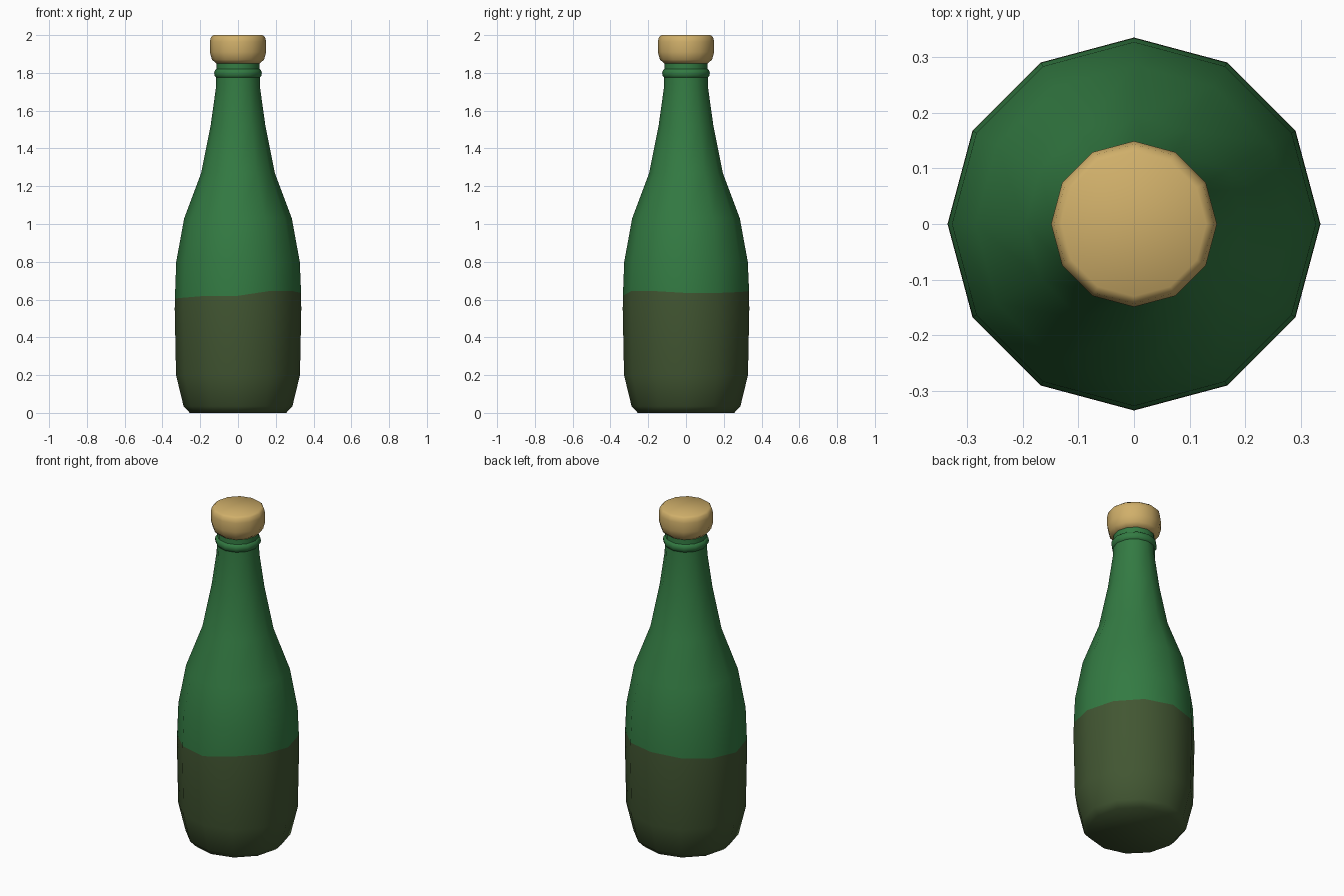
import bpy, bmesh, math

if "Cube" in bpy.data.objects:
    bpy.data.objects.remove(bpy.data.objects["Cube"])

SIDES = 12


def material(name, rgb):
    m = bpy.data.materials.new(name)
    m.diffuse_color = (*rgb, 1)
    m.use_nodes = True
    m.node_tree.nodes["Principled BSDF"].inputs["Base Color"].default_value = m.diffuse_color
    return m


green = material("green_glass", (0.033, 0.196, 0.055))
olive = material("dark_olive_liquid", (0.054, 0.093, 0.032))
tan = material("cork_tan", (0.63, 0.43, 0.144))


def lathe(name, profile, mats, color_rule=lambda i: 0):
    """Revolve (radius, z) points; z may be a list with one height per side."""
    bm = bmesh.new()
    rings = []
    for r, z in profile:
        ring = []
        for k in range(SIDES):
            a = math.tau * k / SIDES
            h = z[k] if isinstance(z, list) else z
            ring.append(bm.verts.new((r * math.cos(a), r * math.sin(a), h)))
        rings.append(ring)
    for i in range(len(rings) - 1):
        for k in range(SIDES):
            n = (k + 1) % SIDES
            f = bm.faces.new((rings[i][k], rings[i][n], rings[i + 1][n], rings[i + 1][k]))
            f.material_index = color_rule(i)
    bm.faces.new(rings[0][::-1]).material_index = color_rule(0)
    bm.faces.new(rings[-1]).material_index = color_rule(len(rings))
    me = bpy.data.meshes.new(name)
    bm.to_mesh(me)
    bm.free()
    for m in mats:
        me.materials.append(m)
    ob = bpy.data.objects.new(name, me)
    bpy.context.collection.objects.link(ob)
    bpy.ops.object.select_all(action='DESELECT')
    ob.select_set(True)
    bpy.context.view_layer.objects.active = ob
    bpy.ops.object.shade_smooth_by_angle(angle=math.radians(75))
    return ob


# Uneven liquid line, counter-clockwise from +x
line = [0.635, 0.635, 0.64, 0.645, 0.635, 0.62, 0.605, 0.61, 0.62, 0.62, 0.645, 0.645]

# Bottle body: olive below the liquid line, green above
body = [(0.255, 0.005), (0.288, 0.035), (0.328, 0.2), (0.335, 0.55), (0.334, line),
        (0.327, 0.8), (0.285, 1.03), (0.195, 1.27), (0.145, 1.52), (0.117, 1.72),
        (0.113, 1.86)]
body[0] = (0.255, 0.0)
lathe("bottle", body, [olive, green], lambda i: 0 if i < 4 else 1)

# Raised ring around the neck
lathe("neck_ring", [(0.112, 1.77), (0.124, 1.785), (0.126, 1.80), (0.122, 1.815),
                    (0.108, 1.825)], [green])

# Cork stopper
lathe("cork", [(0.115, 1.85), (0.138, 1.87), (0.149, 1.91), (0.149, 1.965),
               (0.143, 1.99), (0.13, 2.0)], [tan])
